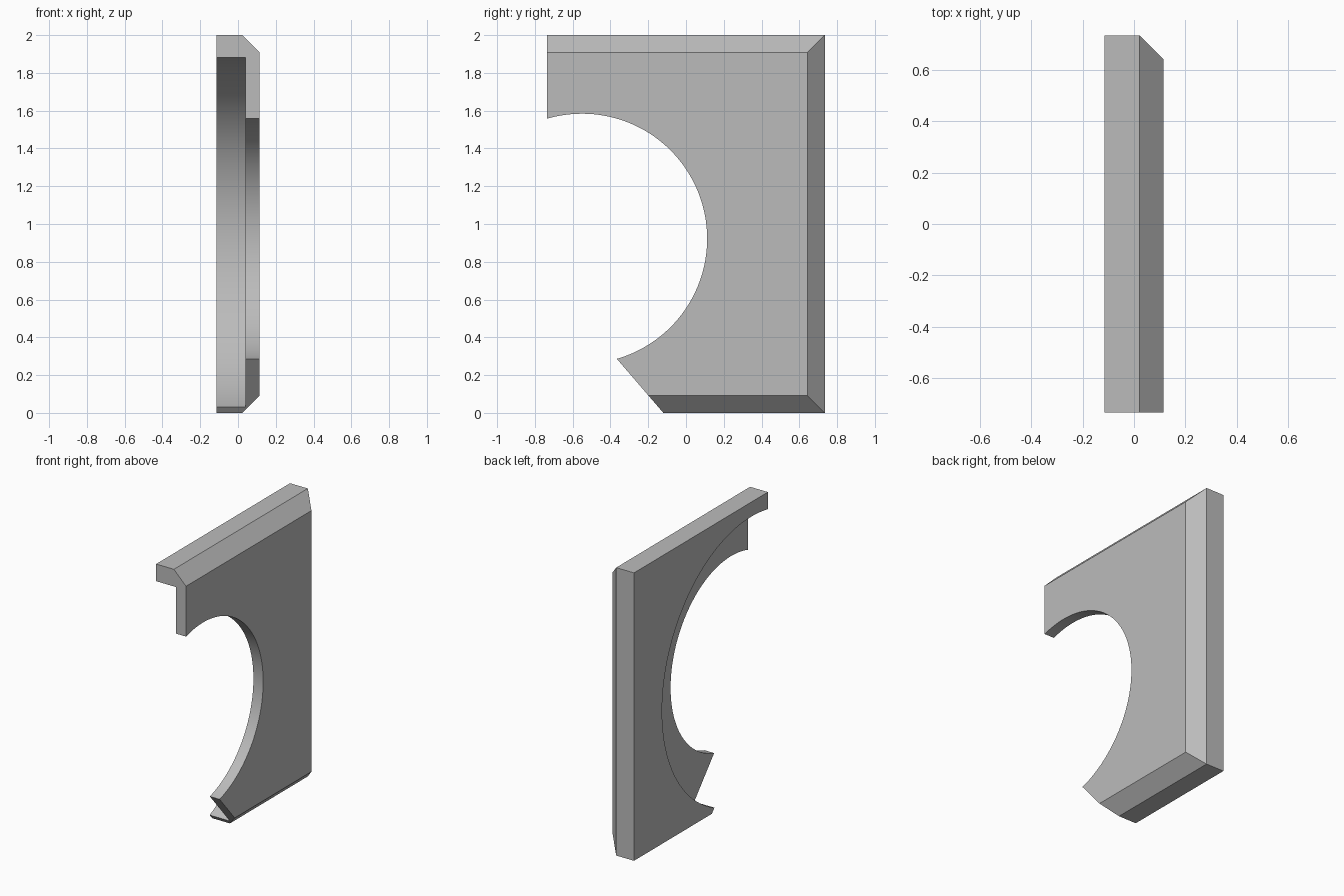
import bpy, bmesh, math
from mathutils import Vector

cube = bpy.data.objects.get("Cube")
if cube:
    bpy.data.objects.remove(cube, do_unlink=True)

X, Y, H = 0.115, 0.735, 2.0      # half thickness, half depth, height
CH = 0.093                       # chamfer size
STEP = 0.04                      # depth where the bore widens
CY, CZ = -0.55, 0.922            # bore centre

grey = bpy.data.materials.new("plain_grey")
grey.use_nodes = True
colour = (0.5, 0.5, 0.5, 1)
grey.diffuse_color = colour
grey.node_tree.nodes["Principled BSDF"].inputs["Base Color"].default_value = colour


def to_object(name, bm):
    mesh = bpy.data.meshes.new(name)
    bm.to_mesh(mesh)
    bm.free()
    mesh.materials.append(grey)
    ob = bpy.data.objects.new(name, mesh)
    bpy.context.collection.objects.link(ob)
    return ob


def slice_off(bm, point, normal):
    """Remove everything beyond a plane and cap the cut."""
    geom = bm.verts[:] + bm.edges[:] + bm.faces[:]
    cut = bmesh.ops.bisect_plane(bm, geom=geom, plane_co=Vector(point),
                                 plane_no=Vector(normal).normalized(), clear_outer=True)
    edges = [e for e in cut["geom_cut"] if isinstance(e, bmesh.types.BMEdge)]
    bmesh.ops.edgeloop_fill(bm, edges=edges)


def bore_cutter(name, radius, x0, x1):
    bm = bmesh.new()
    bmesh.ops.create_cone(bm, cap_ends=True, segments=144, radius1=radius,
                          radius2=radius, depth=x1 - x0)
    ob = to_object(name, bm)
    ob.rotation_euler = (0, math.pi / 2, 0)
    ob.location = ((x0 + x1) / 2, CY, CZ)
    ob.hide_render = True
    return ob


# Plate with three chamfered edges and a slanted lower front corner
bm = bmesh.new()
bmesh.ops.create_cube(bm, size=1)
for v in bm.verts:
    v.co = Vector((v.co.x * 2 * X, v.co.y * 2 * Y, (v.co.z + 0.5) * H))
slice_off(bm, (X - CH, 0, H), (1, 0, 1))
slice_off(bm, (X - CH, 0, 0), (1, 0, -1))
slice_off(bm, (X - CH, Y, 0), (1, 1, 0))
slice_off(bm, (0, -0.12, 0), (0, -0.285, -0.245))
bmesh.ops.recalc_face_normals(bm, faces=bm.faces[:])
plate = to_object("bracket_plate", bm)

# Stepped round opening: narrow right through, wide on the inner side
bpy.context.view_layer.objects.active = plate
plate.select_set(True)
for cutter in (bore_cutter("narrow_bore", 0.662, -0.5, 0.5),
               bore_cutter("wide_bore", 0.977, -0.5, STEP)):
    mod = plate.modifiers.new(cutter.name, "BOOLEAN")
    mod.operation = "DIFFERENCE"
    mod.solver = "EXACT"
    mod.object = cutter
    bpy.context.view_layer.update()
    bpy.ops.object.modifier_apply(modifier=mod.name)
    bpy.data.objects.remove(cutter, do_unlink=True)

bpy.ops.object.shade_smooth_by_angle(angle=math.radians(30))
